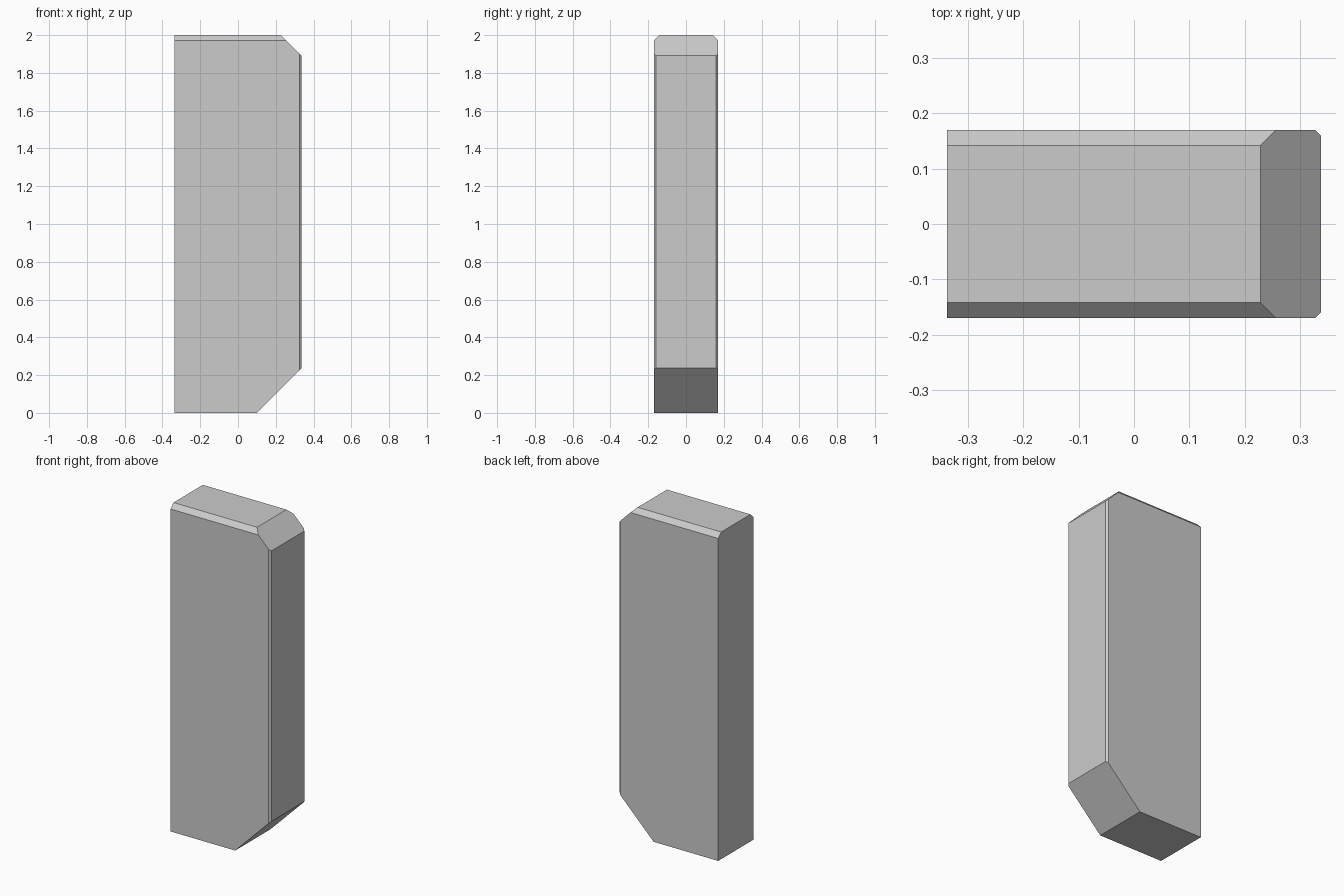
import bpy, bmesh
from mathutils import Vector

if "Cube" in bpy.data.objects:
    bpy.data.objects.remove(bpy.data.objects["Cube"])

HX, HY, H = 0.337, 0.17, 2.0

# Plain block
bm = bmesh.new()
bmesh.ops.create_cube(bm, size=1)
bmesh.ops.scale(bm, vec=(2 * HX, 2 * HY, H), verts=bm.verts)
bmesh.ops.translate(bm, vec=(0, 0, H / 2), verts=bm.verts)


def chamfer(point, normal):
    """Slice off everything beyond the plane and cap the cut."""
    geom = bm.verts[:] + bm.edges[:] + bm.faces[:]
    cut = bmesh.ops.bisect_plane(bm, geom=geom, plane_co=Vector(point),
                                 plane_no=Vector(normal).normalized(), clear_outer=True)
    edges = [e for e in cut["geom_cut"] if isinstance(e, bmesh.types.BMEdge)]
    bmesh.ops.contextual_create(bm, geom=edges)


# Large bottom and top chamfers on the right end
chamfer((0.10, 0, 0), (1, 0, -1))
chamfer((0.228, 0, H), (1, 0, 1))

# Long top edges and thin upright edges, front and back
for s in (-1, 1):
    chamfer((0, s * 0.1415, H), (0, s, 1))
    chamfer((HX, s * 0.1595, 0), (1, s, 0))

bmesh.ops.recalc_face_normals(bm, faces=bm.faces)
mesh = bpy.data.meshes.new("chamfered_post")
bm.to_mesh(mesh)
bm.free()
bpy.context.collection.objects.link(bpy.data.objects.new("chamfered_post", mesh))
